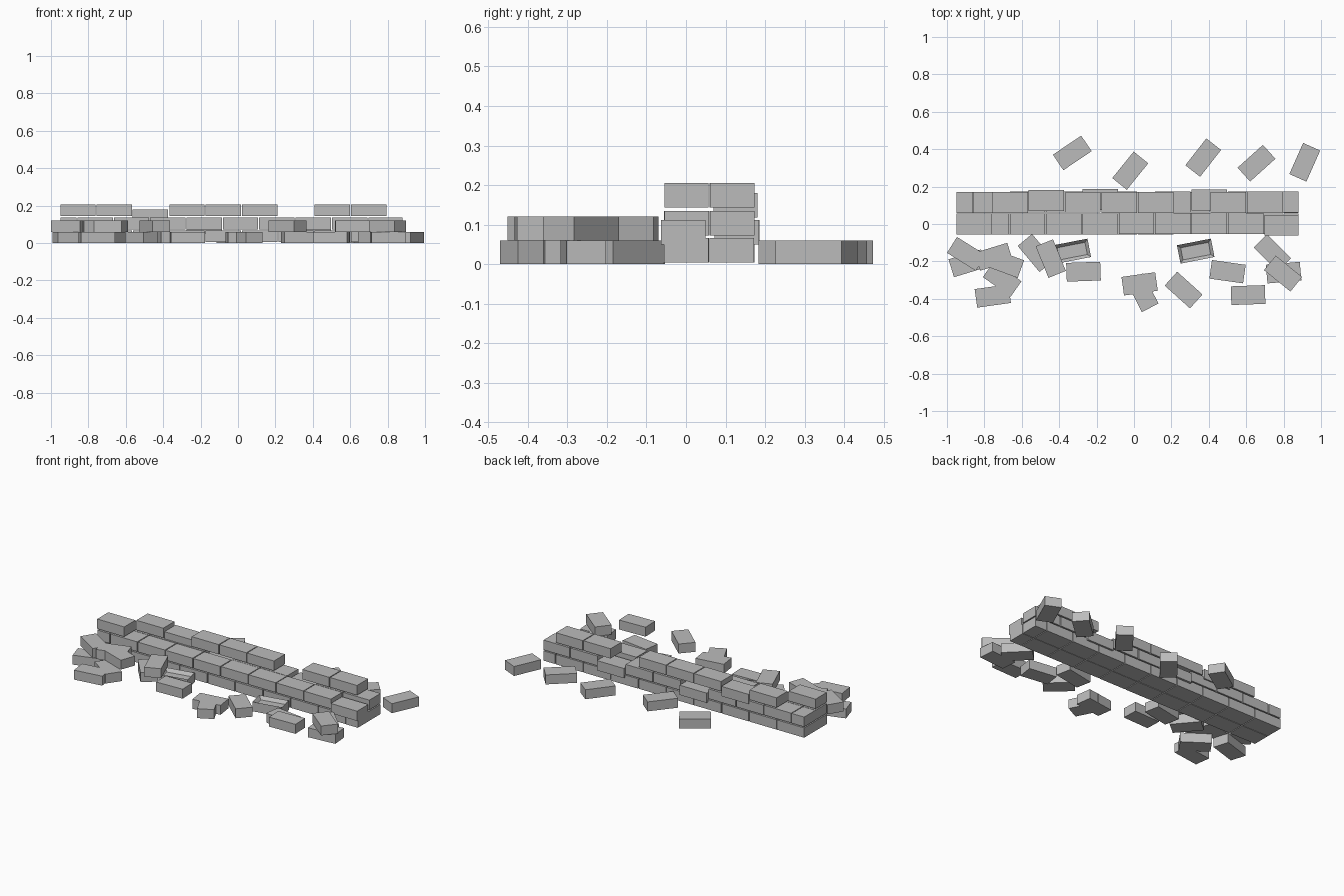
import bpy, bmesh, math, random
from mathutils import Matrix, Vector

if "Cube" in bpy.data.objects:
    bpy.data.objects.remove(bpy.data.objects["Cube"])

random.seed(4)
grey = bpy.data.materials.new("brick grey")
grey.diffuse_color = (0.5, 0.5, 0.5, 1)
grey.use_nodes = True
grey.node_tree.nodes["Principled BSDF"].inputs["Base Color"].default_value = grey.diffuse_color


def brick(name, center, size, angle=0.0, frog=False):
    """A box brick; frog=True sinks a hollow into its top face."""
    bm = bmesh.new()
    bmesh.ops.create_cube(bm, size=1)
    bmesh.ops.scale(bm, vec=size, verts=bm.verts)
    if frog:
        top = max(bm.faces, key=lambda f: f.calc_center_median().z)
        bmesh.ops.inset_individual(bm, faces=[top], thickness=0.024)
        bmesh.ops.translate(bm, vec=(0, 0, -0.02), verts=top.verts)
    bmesh.ops.transform(bm, verts=bm.verts, matrix=Matrix.Translation(Vector(center))
                        @ Matrix.Rotation(math.radians(angle), 4, 'Z'))
    mesh = bpy.data.meshes.new(name)
    bm.to_mesh(mesh)
    bm.free()
    mesh.materials.append(grey)
    bpy.context.collection.objects.link(bpy.data.objects.new(name, mesh))


X0, X1, PITCH, LEN, WID, HGT = -0.95, 0.88, 0.1943, 0.189, 0.112, 0.062
ROWS = {"front": 0.001, "back": 0.116}


def wall_brick(name, a, b, y, z):
    brick(name, ((a + b) / 2, y + random.uniform(-0.001, 0.001), z + HGT / 2),
          (b - a, WID, HGT))


# lower two full courses in running bond, with some settled bricks
settled = {("front", 8): -0.007, ("back", 3): 0.014, ("back", 6): 0.012}
for row, y in ROWS.items():
    for i in range(10):
        a = X0 + i * PITCH
        wall_brick(f"{row}_bottom_course_{i}", a, min(a + LEN, X1), y, 0.004)
    wall_brick(f"{row}_middle_course_half", X0, -0.863, y, 0.073)
    for i in range(9):
        a = -0.858 + i * PITCH
        shift = settled.get((row, i), 0)
        z = 0.05 if shift else 0.073
        wall_brick(f"{row}_middle_course_{i}", a, min(a + LEN, X1), y + shift, z)

# broken top course: one front brick, the rest along the back
wall_brick("front_top_course", X0, X0 + LEN, ROWS["front"], 0.143)
for i in (1, 3, 4, 5, 7, 8):
    a = X0 + i * PITCH
    wall_brick(f"back_top_course_{i}", a, a + LEN, ROWS["back"], 0.143)
wall_brick("back_top_settled_brick", -0.565, -0.375, 0.126, 0.118)

# fallen bricks: x, y, angle, layer
fallen = [
    (-0.33, 0.38, 34, 0), (-0.02, 0.285, 51, 0), (0.37, 0.355, 52, 0),
    (0.655, 0.325, 42, 0), (0.913, 0.33, 66, 0),
    (-0.896, -0.16, -32, 1), (-0.89, -0.21, 17, 0), (-0.75, -0.175, 17, 1),
    (-0.69, -0.21, -20, 1), (-0.705, -0.295, -35, 0), (-0.755, -0.385, 8, 0),
    (-0.525, -0.155, -50, 0), (-0.445, -0.185, -68, 1), (-0.27, -0.255, 2, 0),
    (0.03, -0.32, 8, 0), (0.045, -0.367, -63, 0), (0.265, -0.353, -42, 1),
    (0.5, -0.255, -8, 0), (0.61, -0.38, 2, 1), (0.74, -0.155, -45, 0),
    (0.797, -0.265, -39, 1), (0.80, -0.26, 5, 0),
]
for i, (x, y, angle, layer) in enumerate(fallen):
    brick(f"fallen_brick_{i}", (x, y, 0.03 + 0.06 * layer), (0.182, 0.1, 0.06), angle)

# two fallen bricks lying hollow side up
for i, (x, y, angle) in enumerate([(-0.33, -0.145, 11), (0.33, -0.145, 11)]):
    brick(f"hollow_brick_{i}", (x, y, 0.03), (0.185, 0.1, 0.06), angle, frog=True)
